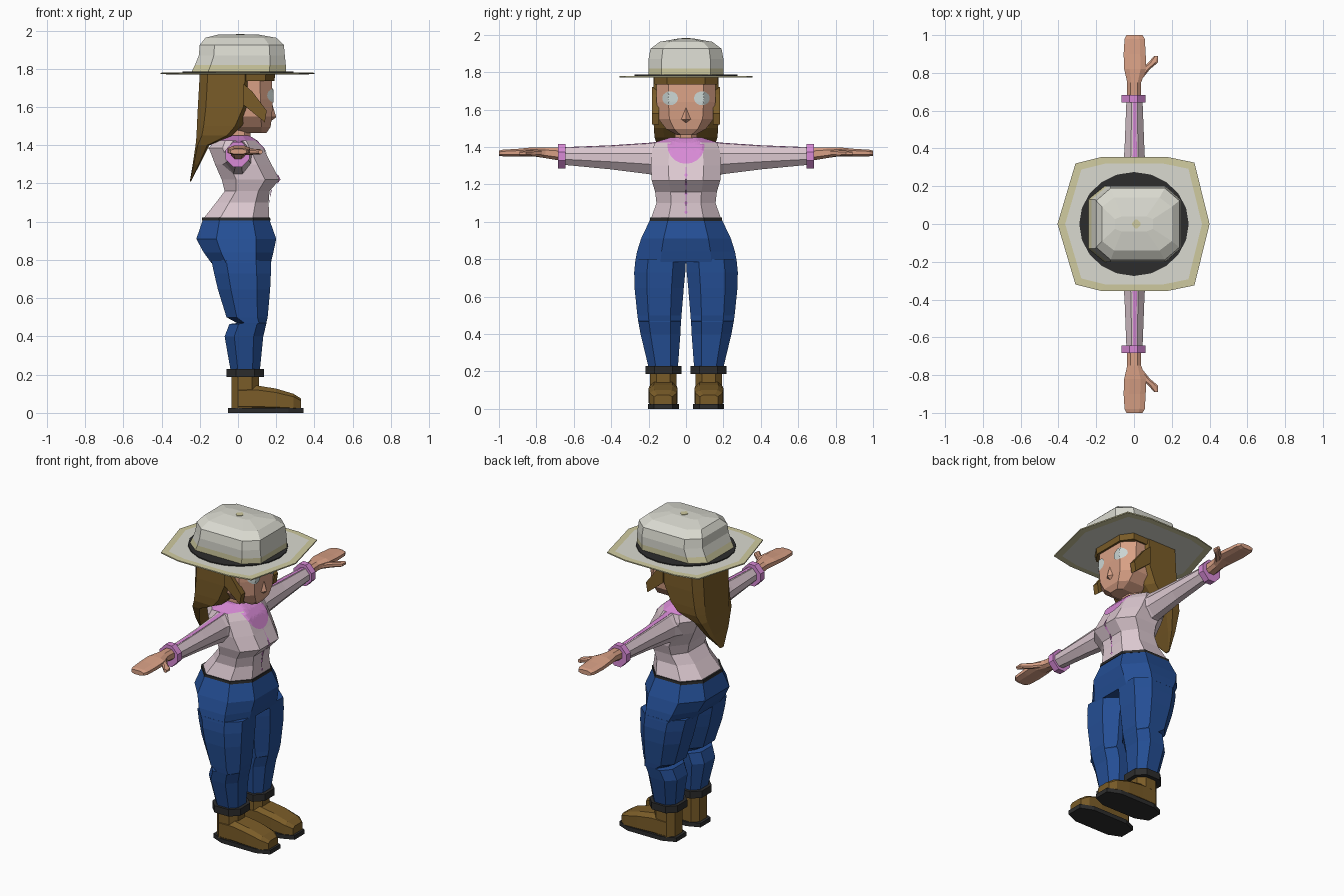
import bpy, bmesh, math
from mathutils import Vector
from mathutils.bvhtree import BVHTree


def material(name, r, g, b):
    m = bpy.data.materials.new(name)
    m.diffuse_color = [((c / 255 + 0.055) / 1.055) ** 2.4 for c in (r, g, b)] + [1]
    return m


CREAM = material("cream", 218, 218, 208)
STRAW = material("straw yellow", 208, 203, 160)
BLACK = material("black", 44, 44, 44)
BROWN = material("brown", 122, 92, 40)
SKIN = material("skin", 216, 160, 133)
EYE = material("eye white", 202, 212, 210)
SHIRT = material("pale pink", 220, 200, 208)
PINK = material("orchid pink", 216, 138, 214)
DENIM = material("denim blue", 36, 78, 148)


def finish(name, bm, mats):
    bmesh.ops.recalc_face_normals(bm, faces=bm.faces)
    me = bpy.data.meshes.new(name)
    bm.to_mesh(me)
    bm.free()
    for m in mats:
        me.materials.append(m)
    ob = bpy.data.objects.new(name, me)
    bpy.context.collection.objects.link(ob)
    return ob


def octagon(axis, h, a0, a1, b0, b1, t=0.5):
    """Eight-sided section at height h on an axis; a, b are the other two axes in xyz order."""
    unit = [(1, -t), (1, t), (t, 1), (-t, 1), (-1, t), (-1, -t), (-t, -1), (t, -1)]
    pts = []
    for u, v in unit:
        p = [(a0 + a1 + u * (a1 - a0)) / 2, (b0 + b1 + v * (b1 - b0)) / 2]
        p.insert("xyz".index(axis), h)
        pts.append(Vector(p))
    return pts


def loft(name, rings, *mats, pick=None):
    """Skin the rings; pick gives a material slot for each segment."""
    bm = bmesh.new()
    vs = [[bm.verts.new(p) for p in r] for r in rings]
    n = len(rings[0])
    for k in range(len(vs) - 1):
        for i in range(n):
            j = (i + 1) % n
            f = bm.faces.new((vs[k][i], vs[k][j], vs[k + 1][j], vs[k + 1][i]))
            f.material_index = pick[k] if pick else 0
    bm.faces.new(vs[0]).material_index = pick[0] if pick else 0
    bm.faces.new(vs[-1]).material_index = pick[-1] if pick else 0
    return finish(name, bm, mats)


def tower(name, axis, rows, *mats, t=0.5, pick=None):
    return loft(name, [octagon(axis, *r, t) for r in rows], *mats, pick=pick)


def decal(name, target, y, z, ry, rz, mat, side=1, top=9):
    """Thin elliptical patch laid on the front (side 1) or back (-1) of target."""
    tree = BVHTree.FromPolygons([v.co for v in target.data.vertices],
                                [p.vertices for p in target.data.polygons])
    bm = bmesh.new()
    rings = []
    for k in range(9):
        ring = []
        for i in range(20):
            a = math.tau * i / 20
            py, pz = y + ry * k / 8 * math.cos(a), min(top, z + rz * k / 8 * math.sin(a))
            hit = tree.ray_cast(Vector((side, py, pz)), Vector((-side, 0, 0)))[0]
            ring.append(bm.verts.new((hit.x + 0.005 * side, py, pz)) if hit else None)
        rings.append(ring)
    for k in range(8):
        for i in range(20):
            j = (i + 1) % 20
            q = (rings[k][i], rings[k + 1][i], rings[k + 1][j], rings[k][j])
            if all(q):
                bm.faces.new(q)
    bmesh.ops.remove_doubles(bm, verts=bm.verts, dist=1e-5)
    return finish(name, bm, [mat])


# Hat: brim with straw edge, dark band, crown
half = [(0.40, 0), (0.32, 0.325), (0.175, 0.355), (-0.17, 0.355), (-0.31, 0.32), (-0.405, 0)]
outline = half + [(x, -y) for x, y in half[-2:0:-1]]
loft("hat_brim", [[Vector((x * s, y * s, z)) for x, y in outline] for s, z in
                  ((0.5, 1.771), (0.9, 1.771), (1, 1.772), (1, 1.779), (0.9, 1.780), (0.5, 1.780))],
     CREAM, STRAW, pick=[0, 1, 1, 1, 0])
loft("hat_band", [[Vector((0.29 * math.cos(math.tau * i / 20), 0.275 * math.sin(math.tau * i / 20), z))
                   for i in range(20)] for z in (1.779, 1.786)], BLACK)
tower("hat_crown", "z", [(1.78, -0.245, 0.25, -0.2, 0.2), (1.82, -0.225, 0.25, -0.2, 0.2),
                         (1.87, -0.205, 0.245, -0.2, 0.2), (1.925, -0.2, 0.24, -0.19, 0.19),
                         (1.962, -0.17, 0.2, -0.14, 0.14), (1.98, -0.1, 0.1, -0.04, 0.04)],
      CREAM, STRAW, t=0.65, pick=[1, 0, 0, 0, 0])
tower("hat_button", "z", [(1.975, -0.01, 0.035, -0.025, 0.025), (1.983, -0.01, 0.035, -0.025, 0.025)],
      STRAW, t=0.2)

# Head, nose, eyes, neck
head = tower("head", "z", [(1.465, 0.02, 0.15, -0.05, 0.05), (1.495, -0.06, 0.17, -0.105, 0.105),
                           (1.55, -0.12, 0.178, -0.148, 0.148), (1.64, -0.14, 0.182, -0.157, 0.157),
                           (1.78, -0.14, 0.175, -0.157, 0.157)], SKIN, t=0.6)
bm = bmesh.new()
v = [bm.verts.new(p) for p in ((0.178, 0, 1.62), (0.174, 0.03, 1.548), (0.174, -0.03, 1.548),
                               (0.2, 0, 1.546), (0.17, 0, 1.525))]
for f in ((0, 1, 3), (0, 3, 2), (1, 4, 3), (3, 4, 2), (0, 2, 4, 1)):
    bm.faces.new([v[i] for i in f])
finish("nose", bm, [SKIN])
for s, side in ((1, "left"), (-1, "right")):
    decal(side + "_eye", head, 0.085 * s, 1.66, 0.042, 0.037, EYE)
tower("neck", "z", [(1.40, -0.06, 0.06, -0.06, 0.06), (1.52, -0.06, 0.07, -0.06, 0.06)], SKIN)

# Hair: long back mass, fringe and side locks
tower("hair_back", "z", [(1.21, -0.252, -0.246, -0.015, 0.015), (1.30, -0.237, -0.2, -0.09, 0.09),
                         (1.40, -0.222, -0.15, -0.15, 0.15), (1.45, -0.217, -0.03, -0.168, 0.168),
                         (1.50, -0.215, 0.02, -0.172, 0.172), (1.60, -0.21, 0.07, -0.175, 0.175),
                         (1.775, -0.2, 0.08, -0.175, 0.175)], BROWN, t=0.7)
tower("hair_fringe", "z", [(1.735, -0.05, 0.19, -0.167, 0.167), (1.775, -0.05, 0.195, -0.172, 0.172)],
      BROWN, t=0.6)
for s, side in ((1, "left"), (-1, "right")):
    lock = [(0.03, 1.72), (0.075, 1.68), (0.15, 1.58), (0.14, 1.52), (0.03, 1.61)]
    loft(side + "_hair_lock", [[Vector((x, s * y, z)) for x, z in lock] for y in (0.145, 0.183)], BROWN)

# Shirt body with pink collar, chest patch and button line
shirt = tower("shirt", "z", [(1.015, -0.182, 0.163, -0.188, 0.188), (1.10, -0.115, 0.16, -0.158, 0.158),
                             (1.16, -0.07, 0.165, -0.165, 0.165), (1.22, -0.085, 0.218, -0.183, 0.183),
                             (1.30, -0.12, 0.175, -0.188, 0.188), (1.385, -0.152, 0.132, -0.18, 0.18),
                             (1.425, -0.12, 0.095, -0.165, 0.165), (1.45, -0.07, 0.055, -0.085, 0.085)],
              SHIRT, PINK, pick=[0, 0, 0, 0, 0, 0, 1])
decal("chest_patch", shirt, 0, 1.41, 0.1, 0.1, PINK, top=1.447)
decal("back_patch", shirt, 0, 1.42, 0.1, 0.04, PINK, side=-1, top=1.447)
decal("button_line", shirt, 0, 1.17, 0.003, 0.14, PINK)
for i in range(5):
    decal("button_%d" % (i + 1), shirt, 0, 1.05 + 0.05 * i, 0.008, 0.008, PINK)

# Jeans hips and belt
tower("jeans_hips", "z", [(0.785, -0.14, 0.172, -0.272, 0.272), (0.84, -0.18, 0.185, -0.262, 0.262),
                          (0.91, -0.218, 0.2, -0.24, 0.24), (1.015, -0.182, 0.163, -0.19, 0.19)], DENIM)
tower("belt", "z", [(1.005, -0.189, 0.17, -0.194, 0.194), (1.022, -0.187, 0.168, -0.192, 0.192)], BLACK)

for s, side in ((1, "left"), (-1, "right")):
    def limb(name, axis, rows, mat, t=0.5):
        """Rows are written for +y and mirrored for the other side."""
        rings = [octagon(axis, *r, t) for r in rows]
        return loft(side + "_" + name, [[Vector((p.x, p.y * s, p.z)) for p in r] for r in rings], mat)

    # Sleeve, stripe, cuff
    limb("sleeve", "y", [(0.13, -0.085, 0.085, 1.235, 1.425), (0.2, -0.065, 0.065, 1.255, 1.418),
                         (0.40, -0.05, 0.055, 1.28, 1.405), (0.66, -0.04, 0.045, 1.305, 1.395)], SHIRT, 0.35)
    limb("sleeve_stripe", "y", [(0.15, -0.01, 0.02, 1.418, 1.428), (0.2, -0.01, 0.02, 1.414, 1.422),
                                (0.40, -0.006, 0.015, 1.401, 1.409), (0.65, -0.005, 0.012, 1.39, 1.399)], PINK)
    limb("cuff", "y", [(0.643, -0.066, 0.06, 1.285, 1.417), (0.684, -0.066, 0.06, 1.285, 1.417)], PINK, 0.35)
    # Hand and thumb
    limb("hand", "y", [(0.66, -0.036, 0.036, 1.325, 1.395), (0.75, -0.036, 0.038, 1.34, 1.398),
                       (0.82, -0.052, 0.064, 1.35, 1.398), (0.90, -0.055, 0.062, 1.35, 1.39),
                       (0.98, -0.05, 0.057, 1.35, 1.385), (1.0, -0.04, 0.045, 1.353, 1.38)], SKIN)
    limb("thumb", "y", [(0.77, 0.01, 0.045, 1.35, 1.385), (0.82, 0.04, 0.085, 1.35, 1.382),
                        (0.855, 0.075, 0.127, 1.352, 1.38), (0.89, 0.108, 0.128, 1.355, 1.375)], SKIN)
    # Jeans leg with knee fold, ankle cuff
    limb("jeans_leg", "z", [(0.2, -0.035, 0.112, 0.045, 0.195), (0.40, -0.07, 0.132, 0.03, 0.243),
                            (0.465, -0.045, 0.148, 0.027, 0.255), (0.47, -0.005, 0.148, 0.026, 0.256),
                            (0.50, -0.06, 0.155, 0.024, 0.26), (0.645, -0.105, 0.168, 0.012, 0.275),
                            (0.73, -0.125, 0.172, 0.004, 0.277), (0.80, -0.14, 0.172, 0.0, 0.27)], DENIM)
    limb("ankle_cuff", "z", [(0.187, -0.06, 0.135, 0.025, 0.217), (0.23, -0.06, 0.135, 0.025, 0.217)], BLACK)
    # Boot
    limb("boot_shaft", "z", [(0.02, -0.035, 0.11, 0.05, 0.193), (0.2, -0.035, 0.11, 0.05, 0.193)], BROWN)
    limb("boot_foot", "x", [(0.0, 0.05, 0.195, 0.01, 0.14), (0.1, 0.048, 0.197, 0.01, 0.143),
                            (0.2, 0.045, 0.2, 0.01, 0.127), (0.29, 0.05, 0.195, 0.01, 0.10),
                            (0.33, 0.075, 0.17, 0.01, 0.075)], BROWN, 0.65)
    limb("boot_sole", "z", [(0, -0.052, 0.343, 0.038, 0.203), (0.026, -0.052, 0.343, 0.038, 0.203)], BLACK, 0.6)
